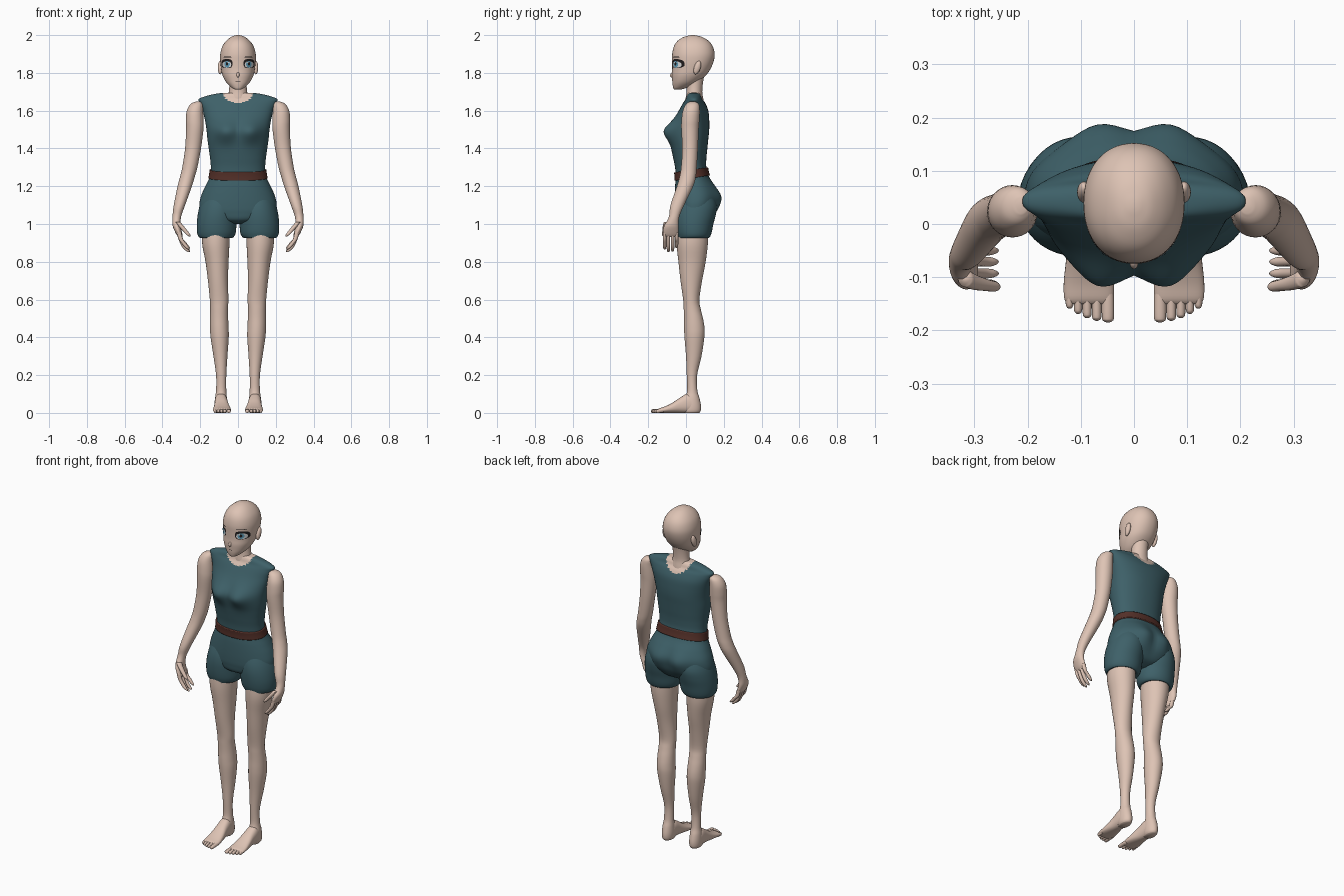
import bpy, bmesh, math
from mathutils import Vector
from mathutils.bvhtree import BVHTree


def material(name, rgb):
    m = bpy.data.materials.new(name)
    m.diffuse_color = (*rgb, 1)
    return m


SKIN = material("skin", (0.73, 0.55, 0.46))
TEAL = material("teal_cloth", (0.048, 0.118, 0.14))
BROWN = material("brown_belt", (0.09, 0.03, 0.022))
BLACK = material("dark_line", (0.015, 0.012, 0.012))
WHITE = material("eye_white", (0.75, 0.75, 0.75))
BLUE = material("iris_blue", (0.12, 0.36, 0.52))


def finish(name, bm, mats, mirror=False):
    bmesh.ops.recalc_face_normals(bm, faces=bm.faces)
    for f in bm.faces:
        f.smooth = True
    me = bpy.data.meshes.new(name)
    bm.to_mesh(me)
    bm.free()
    for m in mats:
        me.materials.append(m)
    ob = bpy.data.objects.new(name, me)
    bpy.context.collection.objects.link(ob)
    if mirror:
        ob.modifiers.new("mirror", 'MIRROR').use_mirror_merge = False
    return ob


def spline(rows, steps):
    """Catmull-Rom interpolation through the section rows."""
    pts = [rows[0]] + list(rows) + [rows[-1]]
    out = []
    for i in range(1, len(pts) - 2):
        for s in range(steps):
            t = s / steps
            out.append([0.5 * (2 * b + (c - a) * t + (2 * a - 5 * b + 4 * c - d) * t * t
                               + (3 * b - a - 3 * c + d) * t ** 3)
                        for a, b, c, d in zip(*pts[i - 1:i + 3])])
    return out + [list(rows[-1])]


def loft(name, rows, mats, mirror=False, along='Z', segs=32, steps=4, n=2.0,
         deform=None, rule=None):
    """Rows are (position, centre x, half width, low, high) of oval sections."""
    bm = bmesh.new()
    rings = []
    for p, cx, rx, lo, hi in spline(rows, steps):
        ring = []
        for k in range(segs):
            a = 2 * math.pi * k / segs
            c, s = math.cos(a), math.sin(a)
            x = cx + rx * math.copysign(abs(c) ** (2 / n), c)
            d = (lo + hi) / 2 + (hi - lo) / 2 * math.copysign(abs(s) ** (2 / n), s)
            co = Vector((x, d, p) if along == 'Z' else (x, p, d))
            ring.append(bm.verts.new(deform(co, s) if deform else co))
        rings.append(ring)
    for a, b in zip(rings, rings[1:]):
        for k in range(segs):
            j = (k + 1) % segs
            bm.faces.new((a[k], a[j], b[j], b[k]))
    bm.faces.new(rings[0])
    bm.faces.new(rings[-1])
    if rule:
        for f in bm.faces:
            f.material_index = rule(f.calc_center_median())
    return finish(name, bm, mats, mirror)


# Tunic and upper shorts: one body with bust and seat lobes
def body_shape(co, s):
    side = abs(co.x) - 0.07
    if s < 0:
        co.y += s * 0.04 * math.exp(-(side / 0.06) ** 2 - ((co.z - 1.49) / 0.055) ** 2)
    else:
        co.y += s * 0.025 * math.exp(-(side / 0.06) ** 2 - ((co.z - 1.13) / 0.07) ** 2)
    return co


def neckline(c):
    drop = 0.06 if c.y < 0.045 else 0.07
    return 1 if (c.x / 0.08) ** 2 + ((c.z - 1.70) / drop) ** 2 < 1 else 0


loft("tunic_body", [
    (1.00, 0, .05, 0, .08), (1.02, 0, .13, -.045, .125), (1.06, 0, .195, -.057, .152),
    (1.10, 0, .205, -.06, .163), (1.15, 0, .195, -.06, .168), (1.20, 0, .173, -.058, .15),
    (1.25, 0, .149, -.054, .122), (1.30, 0, .144, -.058, .108), (1.35, 0, .148, -.068, .108),
    (1.40, 0, .155, -.078, .113), (1.45, 0, .162, -.085, .118), (1.50, 0, .167, -.085, .123),
    (1.55, 0, .175, -.065, .123), (1.60, 0, .187, -.038, .118), (1.64, 0, .203, -.016, .102),
    (1.662, 0, .207, -.002, .087), (1.68, 0, .16, .004, .08), (1.692, 0, .10, .01, .072),
    (1.695, 0, .05, .02, .065)],
    [TEAL, SKIN], segs=80, steps=6, n=2.2, deform=body_shape, rule=neckline)


# Belt, tilted down to the front
def tilt(co, s):
    co.z += 0.15 * (co.y - 0.03)
    return co


loft("belt", [(1.243, 0, .157, -.061, .127), (1.265, 0, .153, -.061, .121),
              (1.287, 0, .150, -.063, .117)], [BROWN], segs=64, n=2.2, deform=tilt)

# Shorts legs with a tucked hem
loft("shorts_leg", [
    (1.16, .100, .080, -.03, .145), (1.10, .104, .098, -.052, .163),
    (1.05, .109, .104, -.060, .158), (1.00, .113, .105, -.059, .145),
    (.96, .114, .103, -.054, .137), (.938, .115, .097, -.048, .130),
    (.927, .116, .086, -.044, .122), (.932, .117, .075, -.04, .11)],
    [TEAL], True, segs=40)

# Legs down to the heel
loft("leg", [
    (1.0, .115, .073, -.045, .115), (.9, .1175, .0725, -.05, .116), (.8, .111, .061, -.04, .104),
    (.7, .106, .053, -.029, .085), (.6, .100, .049, -.015, .071), (.55, .100, .047, -.012, .078),
    (.5, .100, .048, -.01, .09), (.45, .099, .049, -.01, .098), (.4, .097, .048, -.008, .097),
    (.3, .093, .037, 0, .082), (.2, .089, .027, .004, .059), (.12, .089, .027, .006, .06),
    (.08, .09, .031, -.005, .071), (.04, .09, .033, -.015, .079), (.012, .09, .031, -.015, .078),
    (0, .09, .025, -.01, .07)], [SKIN], True)

# Foot and toes
loft("foot", [
    (.065, .09, .02, .005, .05), (.04, .09, .031, 0, .085), (.01, .09, .034, 0, .102),
    (-.03, .088, .036, 0, .082), (-.07, .086, .042, 0, .055), (-.11, .085, .047, 0, .035),
    (-.14, .085, .046, 0, .025), (-.15, .085, .04, .003, .018)],
    [SKIN], True, along='Y', n=2.4)
for i, (x, r, tip) in enumerate([(.049, .0115, .185), (.070, .009, .182), (.088, .0085, .177),
                                 (.105, .008, .169), (.121, .0075, .159)]):
    loft(f"toe_{i + 1}", [(-.12, x, r, .002, .024), (-tip + .012, x, r, 0, .02),
                          (-tip + .003, x, r * .75, .001, .017), (-tip, x, r * .25, .006, .011)],
         [SKIN], True, along='Y', segs=14)

# Arm and palm
loft("arm", [
    (1.648, .212, .012, .02, .05), (1.635, .219, .032, .0, .068), (1.60, .228, .043, -.017, .073),
    (1.55, .229, .047, -.024, .071), (1.50, .229, .046, -.025, .067), (1.40, .238, .042, -.02, .063),
    (1.30, .255, .040, -.026, .057), (1.25, .268, .039, -.034, .052), (1.20, .282, .038, -.048, .038),
    (1.10, .310, .030, -.082, -.010), (1.05, .322, .024, -.088, -.032),
    (1.02, .326, .022, -.098, -.039), (.99, .325, .021, -.116, -.040), (.96, .316, .018, -.123, -.040),
    (.94, .308, .015, -.120, -.042), (.93, .304, .009, -.11, -.05)], [SKIN], True)

# Fingers and thumb, curling inward
for i, (y, end) in enumerate([(-.113, .866), (-.093, .852), (-.071, .855), (-.050, .872)]):
    r = .0095
    loft(f"finger_{i + 1}", [
        (.955, .312, .012, y - r, y + r), (.92, .303, .012, y - r, y + r),
        (end + .03, .286, .012, y - r, y + r), (end + .01, .270, .011, y - r * .9, y + r * .9),
        (end, .260, .006, y - r * .5, y + r * .5)], [SKIN], True, segs=14)
loft("thumb", [
    (1.01, .318, .013, -.118, -.085), (.985, .298, .014, -.124, -.096),
    (.96, .277, .013, -.126, -.104), (.942, .262, .010, -.127, -.108),
    (.934, .255, .004, -.121, -.114)], [SKIN], True, segs=14)

# Neck
loft("neck", [(1.60, 0, .075, .0, .1), (1.66, 0, .057, -.002, .092), (1.70, 0, .048, .003, .086),
              (1.75, 0, .046, .004, .09), (1.80, 0, .05, 0, .1)], [SKIN])

# Head
head = loft("head", [
    (1.711, 0, .010, -.058, -.035), (1.717, 0, .027, -.066, -.008), (1.738, 0, .052, -.071, .042),
    (1.76, 0, .069, -.073, .075), (1.79, 0, .083, -.075, .108), (1.82, 0, .089, -.073, .129),
    (1.86, 0, .094, -.073, .146), (1.90, 0, .094, -.073, .152), (1.94, 0, .083, -.064, .142),
    (1.97, 0, .062, -.044, .119), (1.99, 0, .037, -.012, .085), (1.998, 0, .016, .016, .055),
    (2.0, 0, .004, .03, .04)], [SKIN], segs=64, n=2.15)


# Nose and ears from stretched balls
def ball(name, loc, scale, mirror=False):
    bm = bmesh.new()
    bmesh.ops.create_uvsphere(bm, u_segments=20, v_segments=12, radius=1)
    for v in bm.verts:
        v.co = Vector([v.co[i] * scale[i] + loc[i] for i in range(3)])
        v.co.y += 0.25 * (v.co.z - loc[2])
    return finish(name, bm, [SKIN], mirror)


ball("nose", (0, -.073, 1.79), (.008, .011, .014))
ball("ear", (.094, .06, 1.828), (.013, .018, .036), True)

# Painted face details: thin plates that follow the head surface
surface = BVHTree.FromPolygons([v.co for v in head.data.vertices],
                               [p.vertices for p in head.data.polygons])


def plate(name, cx, cz, a, b, lift, mat, n=2.0, mirror=True, rings=5, segs=24):
    bm = bmesh.new()

    def on_head(x, z):
        hit, normal, _, _ = surface.ray_cast(Vector((x, -1, z)), Vector((0, 1, 0)))
        if normal.y > 0:
            normal = -normal
        return bm.verts.new(hit + normal * lift)

    previous = [on_head(cx, cz)] * segs
    for r in range(1, rings + 1):
        ring = []
        for k in range(segs):
            t = 2 * math.pi * k / segs
            c, s = math.cos(t), math.sin(t)
            ring.append(on_head(cx + a * r / rings * math.copysign(abs(c) ** (2 / n), c),
                                cz + b * r / rings * math.copysign(abs(s) ** (2 / n), s)))
        for k in range(segs):
            j = (k + 1) % segs
            if r == 1:
                bm.faces.new((previous[0], ring[k], ring[j]))
            else:
                bm.faces.new((previous[k], ring[k], ring[j], previous[j]))
        previous = ring
    return finish(name, bm, [mat], mirror)


plate("eye_rim", .058, 1.849, .029, .024, .0008, BLACK, 3)
plate("eye_white", .058, 1.844, .023, .017, .0016, WHITE, 2.4)
plate("iris", .056, 1.846, .014, .017, .0024, BLUE)
plate("pupil", .056, 1.848, .006, .009, .0032, BLACK)
plate("eye_glint", .050, 1.855, .004, .004, .0040, WHITE)
plate("eyebrow", .055, 1.884, .026, .002, .0012, BLACK)
plate("mouth", 0, 1.756, .012, .0013, .0012, BLACK, mirror=False)
